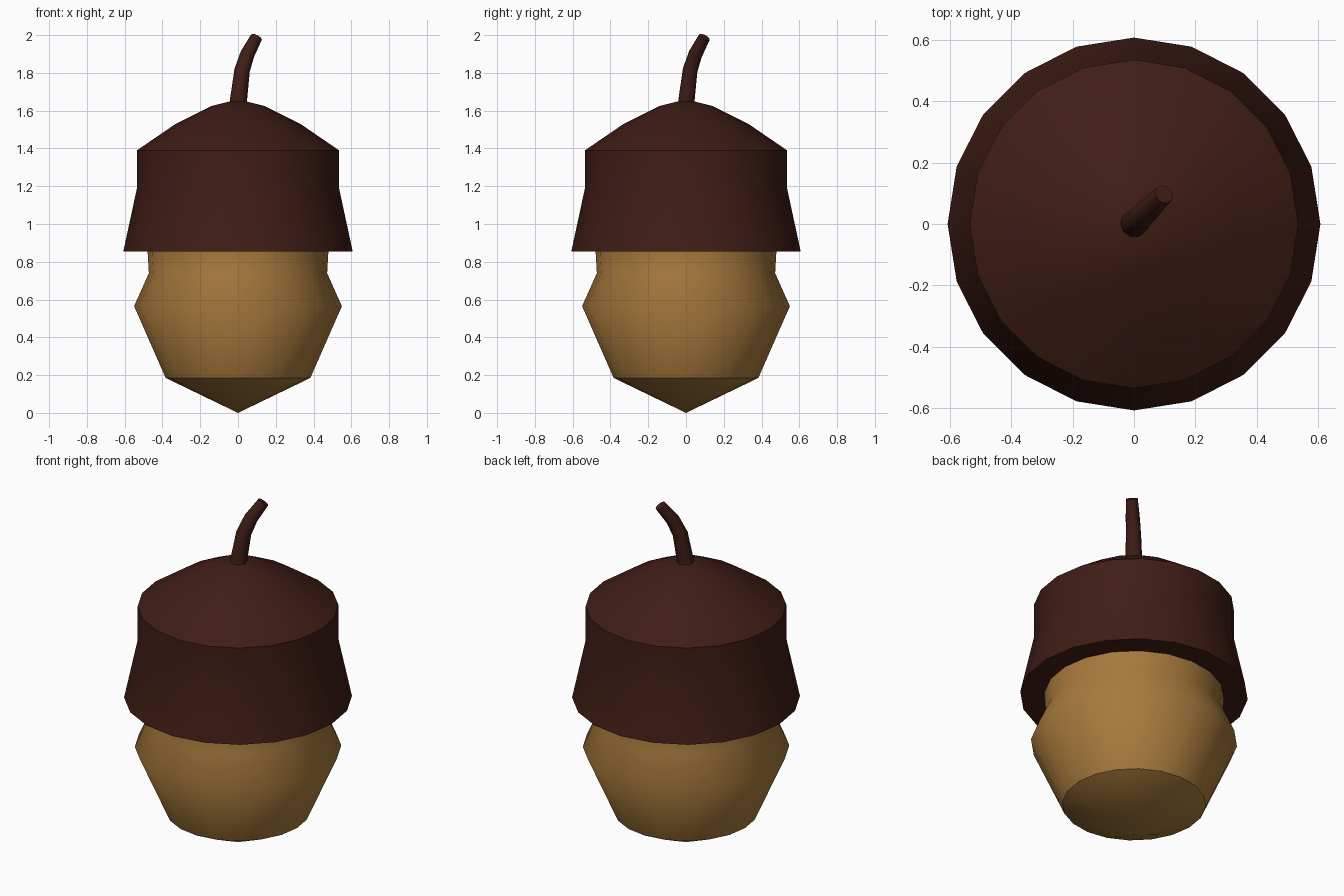
import bpy, bmesh, math
from mathutils import Vector

if "Cube" in bpy.data.objects:
    bpy.data.objects.remove(bpy.data.objects["Cube"])


def material(name, color):
    mat = bpy.data.materials.new(name)
    mat.diffuse_color = (*color, 1)
    mat.use_nodes = True
    mat.node_tree.nodes["Principled BSDF"].inputs["Base Color"].default_value = mat.diffuse_color
    return mat


def loft(name, rings, mat, sharp=()):
    """Skin rings of points; a one-point ring is a tip. Rings in sharp keep a hard edge."""
    bm = bmesh.new()
    loops = [[bm.verts.new(p) for p in ring] for ring in rings]
    for a, b in zip(loops, loops[1:]):
        n = max(len(a), len(b))
        for i in range(n):
            j = (i + 1) % n
            quad = [a[i % len(a)], a[j % len(a)], b[j % len(b)], b[i % len(b)]]
            bm.faces.new(list(dict.fromkeys(quad)))
    for end in (loops[0], loops[-1]):
        if len(end) > 2:
            bm.faces.new(end)
    bmesh.ops.recalc_face_normals(bm, faces=bm.faces)
    for f in bm.faces:
        f.smooth = True
    for k in sharp:
        for i, v in enumerate(loops[k]):
            bm.edges.get((v, loops[k][i - 1])).smooth = False
    mesh = bpy.data.meshes.new(name)
    bm.to_mesh(mesh)
    bm.free()
    mesh.materials.append(mat)
    obj = bpy.data.objects.new(name, mesh)
    bpy.context.collection.objects.link(obj)
    return obj


def circle(center, radius, sides, normal=(0, 0, 1)):
    if radius == 0:
        return [Vector(center)]
    tilt = Vector((0, 0, 1)).rotation_difference(Vector(normal))
    step = 2 * math.pi / sides
    return [Vector(center) + tilt @ Vector((radius * math.cos(i * step), radius * math.sin(i * step), 0))
            for i in range(sides)]


def lathe(profile, sides=20):
    return [circle((0, 0, z), r, sides) for r, z in profile]


tan = material("nut_tan", (0.38, 0.19, 0.045))
brown = material("cap_brown", (0.05, 0.012, 0.008))

# Nut body with pointed base and narrow neck
loft("nut", lathe([(0, 0), (0.383, 0.185), (0.55, 0.565), (0.472, 0.74), (0.48, 0.88)]),
     tan, sharp=(1, 4))

# Cap with flared skirt and domed top
loft("cap", lathe([(0.47, 0.855), (0.607, 0.855), (0.535, 1.19), (0.535, 1.39),
                   (0.33, 1.53), (0.14, 1.625), (0, 1.66)]), brown, sharp=(0, 1, 3))

# Curved stem leaning diagonally: offset along x and y, height, radius, lean
stem = [(0, 1.62, 0.046, 0), (0.003, 1.66, 0.045, 0.1), (0.022, 1.815, 0.041, 0.2),
        (0.05, 1.9, 0.038, 0.42), (0.097, 1.988, 0.032, 0.5)]
loft("stem", [circle((d, d, z), r, 10, (lean, lean, 1)) for d, z, r, lean in stem],
     brown, sharp=(0, 4))
